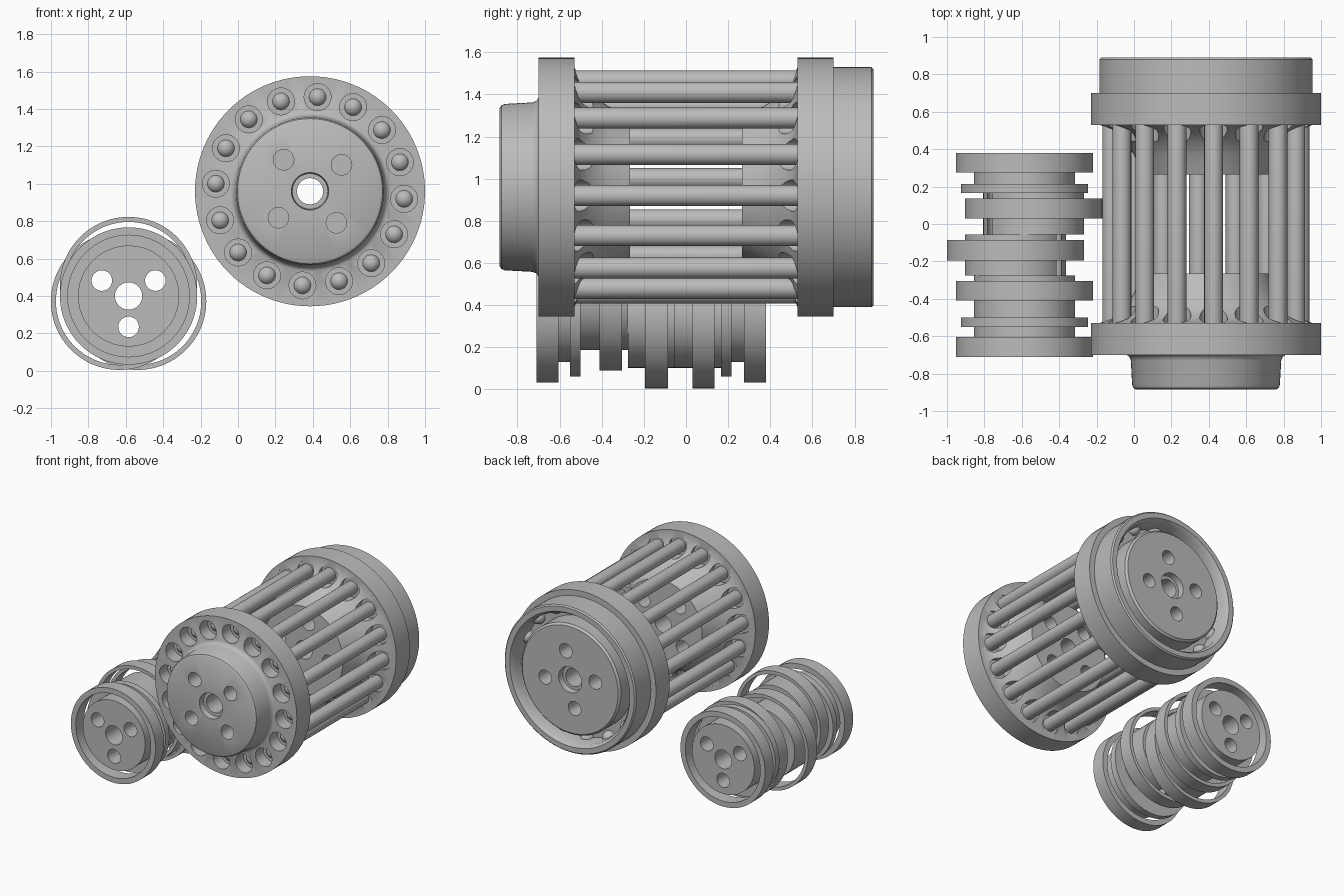
import bpy, bmesh, math

cube = bpy.data.objects.get("Cube")
if cube:
    bpy.data.objects.remove(cube, do_unlink=True)

GREY = (0.5, 0.5, 0.5, 1)
mat = bpy.data.materials.new("plain grey metal")
mat.use_nodes = True
mat.diffuse_color = GREY
mat.node_tree.nodes["Principled BSDF"].inputs["Base Color"].default_value = GREY

DRUM = (0.385, 0.96)
SPOOL = (-0.585, 0.40)
ROD_COUNT, ROD_PITCH, ROD_START = 16, 0.505, -4.6


def lathe(bm, profile, centre, steps=96):
    """Revolve a closed (radius, y) loop about an axis parallel to y."""
    rings = []
    for i in range(steps):
        a = math.tau * i / steps
        rings.append([bm.verts.new((centre[0] + r * math.cos(a), y,
                                    centre[1] + r * math.sin(a))) for r, y in profile])
    n = len(profile)
    for i in range(steps):
        p, q = rings[i], rings[(i + 1) % steps]
        for j in range(n):
            k = (j + 1) % n
            if profile[j][0] + profile[k][0] > 0:
                bm.faces.new((p[j], p[k], q[k], q[j]))


def rod_shape(r, y0, y1):
    return [(0, y0), (r, y0), (r, y1), (0, y1)]


def make(name, parts, steps=96):
    """Object made from a list of (profile, centre) revolved parts."""
    bm = bmesh.new()
    for profile, centre in parts:
        lathe(bm, profile, centre, steps)
    bmesh.ops.remove_doubles(bm, verts=bm.verts, dist=1e-5)
    bmesh.ops.recalc_face_normals(bm, faces=bm.faces)
    mesh = bpy.data.meshes.new(name)
    bm.to_mesh(mesh)
    bm.free()
    mesh.materials.append(mat)
    ob = bpy.data.objects.new(name, mesh)
    bpy.context.collection.objects.link(ob)
    return ob


def cut(ob, cutter):
    mod = ob.modifiers.new("holes", 'BOOLEAN')
    mod.operation, mod.solver, mod.object = 'DIFFERENCE', 'EXACT', cutter
    bpy.context.view_layer.update()
    deps = bpy.context.evaluated_depsgraph_get()
    mesh = bpy.data.meshes.new_from_object(ob.evaluated_get(deps))
    ob.modifiers.clear()
    ob.data = mesh


def smooth(ob):
    bpy.ops.object.select_all(action='DESELECT')
    ob.select_set(True)
    bpy.context.view_layer.objects.active = ob
    bpy.ops.object.shade_smooth_by_angle(angle=math.radians(35))


def around(centre, radius, count, start):
    for i in range(count):
        a = math.radians(start + 360 * i / count)
        yield (centre[0] + radius * math.cos(a), centre[1] + radius * math.sin(a))


rod_spots = list(around(DRUM, ROD_PITCH, ROD_COUNT, ROD_START))

# Drum end plates: flared inner hub, flange and outer face
flare = [(0.34, 0.265), (0.355, 0.30), (0.385, 0.37), (0.43, 0.44), (0.50, 0.50), (0.57, 0.53)]
front_face = [(0.615, 0.53), (0.615, 0.70), (0.425, 0.70), (0.41, 0.71), (0.402, 0.73),
              (0.395, 0.86), (0.388, 0.877), (0.375, 0.885), (0.10, 0.885), (0.095, 0.84), (0.07, 0.84)]
rear_face = [(0.615, 0.53), (0.615, 0.70), (0.57, 0.70), (0.57, 0.88), (0.56, 0.89), (0.52, 0.89),
             (0.50, 0.86), (0.50, 0.72), (0.43, 0.72), (0.43, 0.87), (0.415, 0.885),
             (0.10, 0.885), (0.095, 0.84), (0.07, 0.84)]
for name, face, side, turn in (("front_plate", front_face, -1, 40), ("rear_plate", rear_face, 1, 80)):
    profile = [(r, side * y) for r, y in [(0.07, 0.265)] + flare + face]
    plate = make(name, [(profile, DRUM)])
    holes = [(rod_shape(0.075, side * 0.2, side * 0.531), c) for c in rod_spots]
    holes += [(rod_shape(0.055, side * 0.2, side * 0.95), c) for c in around(DRUM, 0.22, 4, turn)]
    if side < 0:
        holes += [(rod_shape(0.072, -0.75, -0.60), c) for c in rod_spots]
    cutter = make("plate_cutter", holes, 24)
    cut(plate, cutter)
    bpy.data.objects.remove(cutter, do_unlink=True)
    smooth(plate)

# Cage rods with rounded ends
R, Y0, Y1 = 0.05, -0.63, 0.78
tip = [(R * math.sin(math.radians(a)), R * (1 - math.cos(math.radians(a)))) for a in range(0, 91, 15)]
capsule = [(r, Y0 + d) for r, d in tip] + [(r, Y1 - d) for r, d in reversed(tip)]
for i, spot in enumerate(rod_spots):
    smooth(make(f"cage_rod_{i + 1}", [(capsule, spot)], 24))

# Eccentric spool: centre offsets for the shaft and the three cams
THROW = 0.056
cams = list(around(SPOOL, THROW, 3, 90))
top_cam, left_cam, right_cam = cams
core = [
    ("front_journal", SPOOL, 0.27, -0.70, -0.55),
    ("front_collar", SPOOL, 0.34, -0.55, -0.50),
    ("top_cam", top_cam, 0.27, -0.50, -0.275),
    ("left_cam", left_cam, 0.27, -0.275, -0.055),
    ("right_cam", right_cam, 0.27, -0.055, 0.165),
    ("rear_collar", SPOOL, 0.34, 0.165, 0.215),
    ("rear_journal", SPOOL, 0.27, 0.215, 0.375),
]
bores = [(rod_shape(0.073, -0.8, 0.5), SPOOL)]
bores += [(rod_shape(0.055, -0.8, 0.5), c) for c in around(SPOOL, 0.165, 3, 30)]
cutter = make("bore_cutter", bores, 32)
for name, centre, r, y0, y1 in core:
    disc = make(name, [(rod_shape(r, y0, y1), centre)])
    cut(disc, cutter)
    smooth(disc)
bpy.data.objects.remove(cutter, do_unlink=True)

# Thin bearing rings standing clear of the spool
rings = [
    ("front_bearing_ring", SPOOL, 0.325, -0.71, -0.605),
    ("top_cam_ring", top_cam, 0.34, -0.41, -0.305),
    ("left_cam_ring", left_cam, 0.34, -0.195, -0.085),
    ("right_cam_ring", right_cam, 0.34, 0.03, 0.135),
    ("rear_bearing_ring", SPOOL, 0.325, 0.275, 0.38),
]
for name, centre, inner, y0, y1 in rings:
    smooth(make(name, [([(inner, y0), (0.367, y0), (0.367, y1), (inner, y1)], centre)]))
